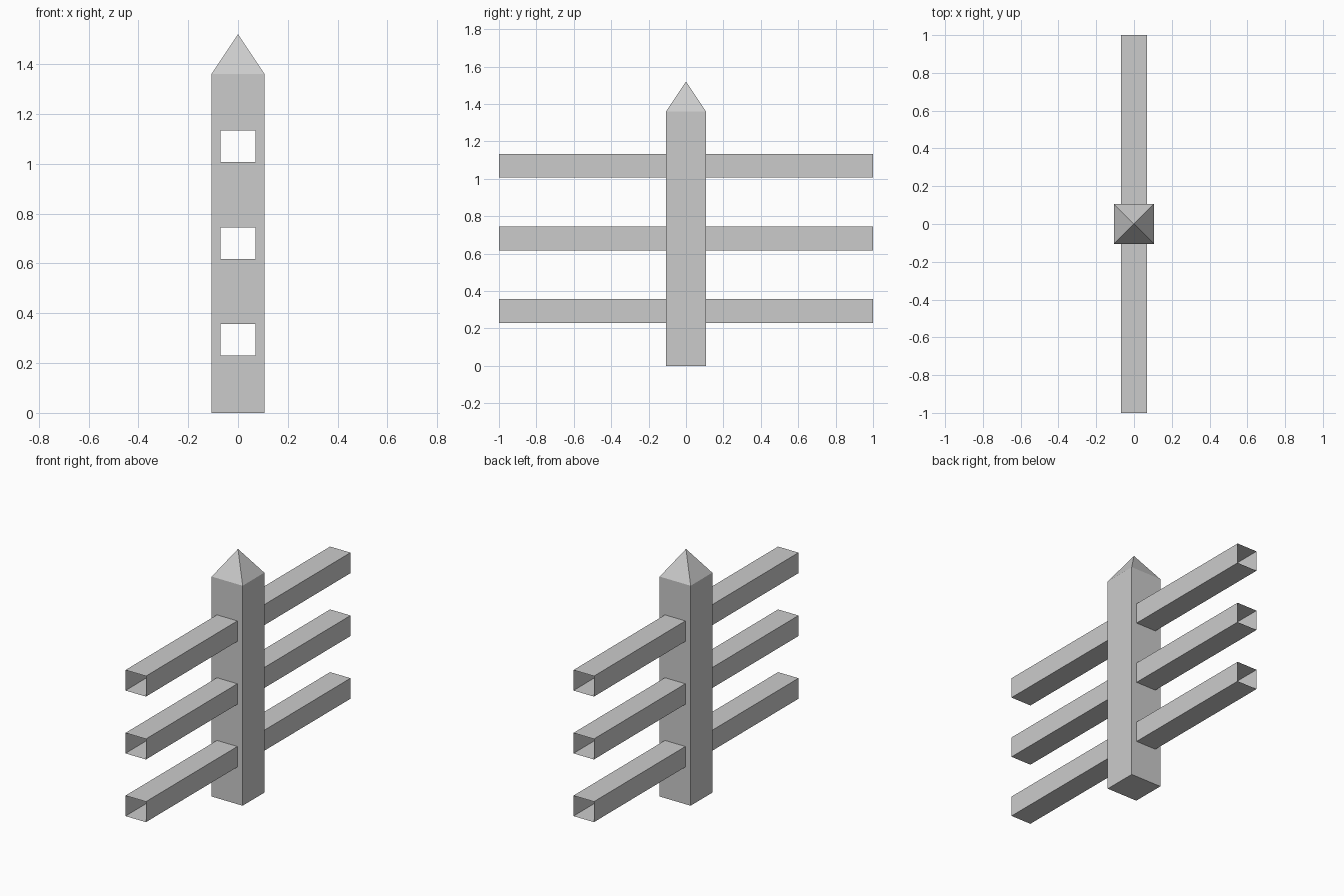
import bpy

if "Cube" in bpy.data.objects:
    bpy.data.objects.remove(bpy.data.objects["Cube"])

POST = 0.106                       # post half width
RAIL = 0.07                        # rail half width
RAIL_H = 0.127
SHOULDER, APEX = 1.361, 1.52
RAIL_Z = [0.23, 0.618, 1.007]      # underside of each rail


def add_mesh(name, verts, faces):
    mesh = bpy.data.meshes.new(name)
    mesh.from_pydata(verts, [], faces)
    mesh.update()
    obj = bpy.data.objects.new(name, mesh)
    bpy.context.collection.objects.link(obj)
    return obj


# Post: stacked rings, front and back left open where the hollow rails join
ring = [(x, -POST) for x in (-POST, -RAIL, RAIL, POST)]
ring += [(-x, -y) for x, y in ring]
levels = [0.0] + [z for base in RAIL_Z for z in (base, base + RAIL_H)] + [SHOULDER]
n = len(ring)
verts = [(x, y, z) for z in levels for x, y in ring]
faces = [tuple(reversed(range(n)))]
for i in range(len(levels) - 1):
    for j in range(n):
        if i % 2 == 1 and j in (1, 5):
            continue
        k = (j + 1) % n
        faces.append((i * n + j, i * n + k, (i + 1) * n + k, (i + 1) * n + j))

# Pointed cap
top = (len(levels) - 1) * n
apex = len(verts)
verts.append((0, 0, APEX))
for side in ((0, 1, 2, 3), (3, 4), (4, 5, 6, 7), (7, 0)):
    faces.append(tuple(top + j for j in side) + (apex,))
add_mesh("post", verts, faces)


# Rails: open-ended square tubes running out from the post faces
def rail(name, y0, y1, z):
    section = [(-RAIL, z), (RAIL, z), (RAIL, z + RAIL_H), (-RAIL, z + RAIL_H)]
    points = [(x, y, h) for y in (y0, y1) for x, h in section]
    sides = [(j, j + 4, (j + 1) % 4 + 4, (j + 1) % 4) for j in range(4)]
    add_mesh(name, points, sides)


for level, z in zip(("lower", "middle", "upper"), RAIL_Z):
    rail(f"{level}_rail_front", -1.0, -POST, z)
    rail(f"{level}_rail_back", POST, 1.0, z)
